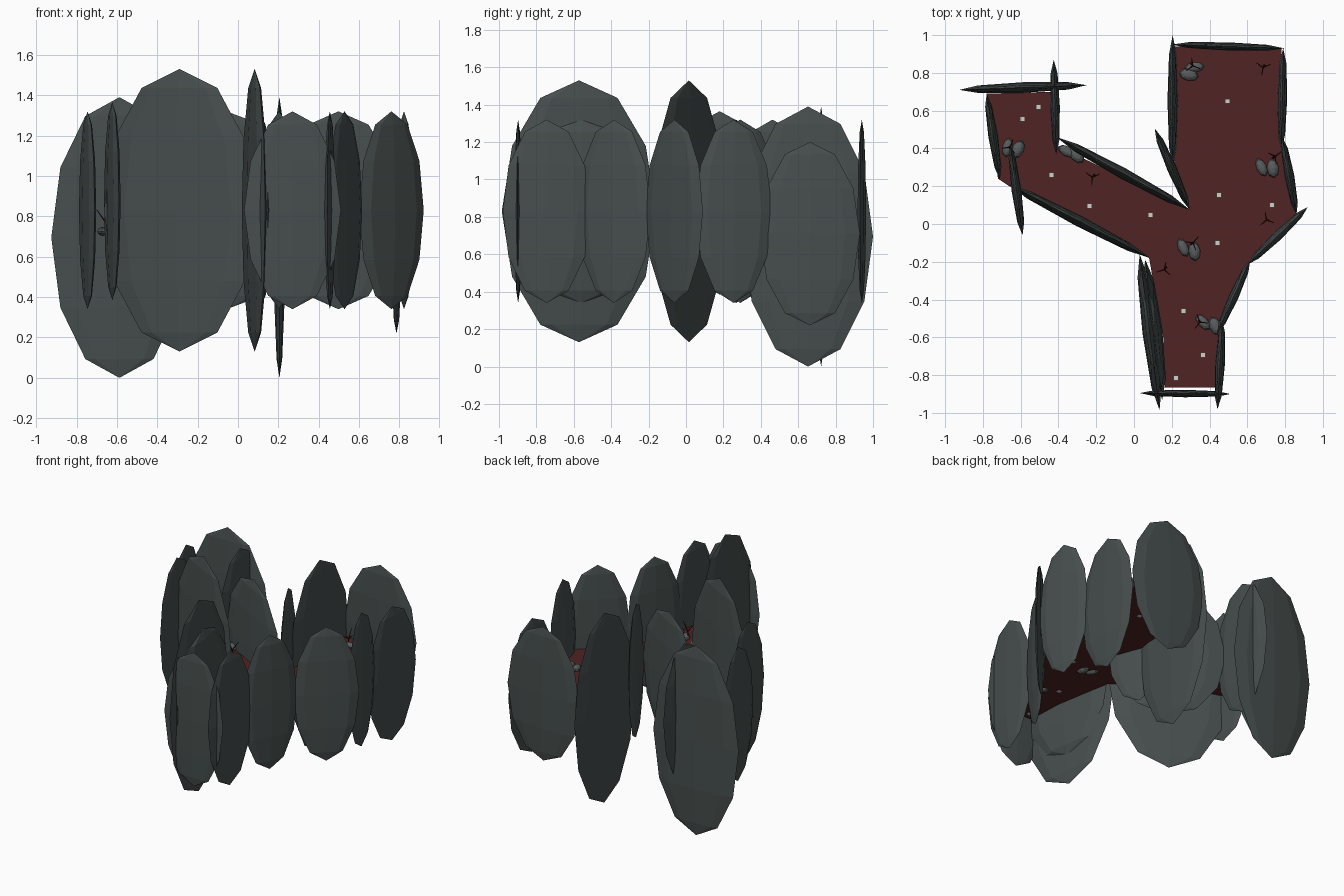
import bpy, bmesh, math, random
from mathutils import Vector, Matrix

if "Cube" in bpy.data.objects:
    bpy.data.objects.remove(bpy.data.objects["Cube"])

random.seed(4)
FLOOR_Z = 0.72


def material(name, rgb):
    m = bpy.data.materials.new(name)
    m.diffuse_color = (*rgb, 1)
    m.use_nodes = True
    m.node_tree.nodes["Principled BSDF"].inputs["Base Color"].default_value = m.diffuse_color
    return m


ROCK = material("dark_slate", (0.062, 0.077, 0.075))
PEBBLE = material("pebble_grey", (0.10, 0.11, 0.11))
FLOOR = material("deep_red", (0.082, 0.017, 0.017))
TWIG = material("dried_red", (0.04, 0.005, 0.005))
BONE = material("pale_chip", (0.65, 0.65, 0.60))


def finish(bm, name, mat):
    me = bpy.data.meshes.new(name)
    bm.to_mesh(me)
    bm.free()
    me.materials.append(mat)
    ob = bpy.data.objects.new(name, me)
    bpy.context.collection.objects.link(ob)
    return ob


def ellipsoid(bm, centre, radii, turn, segs=8, rings=6):
    mat = (Matrix.Translation(centre) @ Matrix.Rotation(turn, 4, 'Z')
           @ Matrix.Diagonal((*radii, 1)))
    bmesh.ops.create_uvsphere(bm, u_segments=segs, v_segments=rings, radius=1, matrix=mat)


def wall(name, x0, y0, x1, y1, zc=0.83, h=0.49, t=0.026):
    """Flattened standing boulder running from one plan point to another."""
    bm = bmesh.new()
    d = Vector((x1 - x0, y1 - y0))
    ellipsoid(bm, ((x0 + x1) / 2, (y0 + y1) / 2, zc), (d.length / 2, t, h),
              math.atan2(d.y, d.x))
    finish(bm, name, ROCK)


# Standing rock slabs around the small chamber
wall("chamber_back_rock", -0.925, 0.71, -0.25, 0.735, 0.695, 0.695, 0.028)
wall("chamber_right_rock", -0.425, 0.87, -0.412, 0.37)
wall("chamber_left_rock", -0.78, 0.69, -0.71, 0.235)
wall("chamber_front_rock", -0.655, 0.42, -0.59, -0.06, 0.875)
# Passage
wall("passage_front_rock", -0.665, 0.21, 0.085, -0.18, 0.83, 0.70, 0.03)
wall("passage_back_rock", -0.41, 0.46, 0.295, 0.075, t=0.03)
wall("junction_rock", 0.11, 0.505, 0.295, 0.075)
# Large chamber
wall("hall_left_rock", 0.205, 1.0, 0.205, 0.305, 0.695, 0.695, 0.028)
wall("hall_back_rock", 0.2, 0.95, 0.795, 0.93, t=0.022)
wall("hall_right_rock", 0.79, 0.93, 0.78, 0.395, 0.71)
wall("hall_corner_rock", 0.785, 0.46, 0.86, 0.05)
wall("bend_right_rock", 0.60, -0.215, 0.92, 0.09)
# Front room
wall("neck_right_rock", 0.44, -0.58, 0.615, -0.19)
wall("room_right_rock", 0.442, -0.98, 0.468, -0.51)
wall("room_front_rock", 0.03, -0.895, 0.51, -0.90, t=0.02)
wall("room_left_rock", 0.03, -0.16, 0.135, -0.985, 0.83, 0.70, 0.038)
wall("room_inner_rock", 0.06, -0.19, 0.15, -0.93, 0.83, 0.49, 0.045)

# Flat floor following the walls
outline = [(-0.78, 0.69), (-0.43, 0.70), (-0.42, 0.42), (0.29, 0.08), (0.21, 0.34),
           (0.21, 0.94), (0.78, 0.93), (0.78, 0.42), (0.86, 0.06), (0.61, -0.20),
           (0.46, -0.55), (0.43, -0.865), (0.165, -0.865), (0.155, -0.60),
           (0.08, -0.18), (-0.66, 0.20), (-0.72, 0.24)]
bm = bmesh.new()
face = bm.faces.new([bm.verts.new((x, y, FLOOR_Z)) for x, y in outline])
face.normal_update()
if face.normal.z < 0:
    face.normal_flip()
bmesh.ops.triangulate(bm, faces=[face])
finish(bm, "floor", FLOOR)

# Pairs of loose pebbles, lying beside each other
pairs = [(0.32, 0.83, 0.29, 0.79, 0.1), (0.675, 0.30, 0.735, 0.295, 2.0),
         (0.26, -0.125, 0.32, -0.145, 2.0), (0.365, -0.52, 0.43, -0.54, 2.3),
         (-0.355, 0.385, -0.305, 0.365, -0.5), (-0.67, 0.405, -0.615, 0.395, 1.4)]
bm = bmesh.new()
for x0, y0, x1, y1, turn in pairs:
    ellipsoid(bm, (x0, y0, FLOOR_Z + 0.005), (0.052, 0.027, 0.022), turn)
    ellipsoid(bm, (x1, y1, FLOOR_Z + 0.005), (0.052, 0.032, 0.026), turn - 0.3)
finish(bm, "pebbles", PEBBLE)

# Small pale chips
chips = [(-0.59, 0.555), (-0.505, 0.62), (-0.437, 0.26), (-0.235, 0.095), (0.087, 0.047),
         (0.45, 0.153), (0.495, 0.65), (0.73, 0.10), (0.443, -0.10), (0.263, -0.46),
         (0.365, -0.693), (0.222, -0.815)]
bm = bmesh.new()
for x, y in chips:
    bmesh.ops.create_cube(bm, size=0.026, matrix=Matrix.Translation((x, y, FLOOR_Z + 0.008)))
finish(bm, "chips", BONE)


# Dry branching twigs
def stick(bm, a, b, r):
    d = b - a
    mat = Matrix.Translation((a + b) / 2) @ d.to_track_quat('Z', 'Y').to_matrix().to_4x4()
    bmesh.ops.create_cone(bm, cap_ends=True, segments=5, radius1=r, radius2=r * 0.5,
                          depth=d.length, matrix=mat)


twigs = [(0.69, 0.84), (-0.21, 0.26), (0.735, 0.35), (0.71, 0.02), (0.17, -0.23),
         (0.30, -0.11), (0.34, -0.51), (-0.66, 0.40), (0.30, 0.85)]
bm = bmesh.new()
for x, y in twigs:
    base = Vector((x, y, FLOOR_Z))
    fork = base + Vector((random.uniform(-.015, .015), random.uniform(-.015, .015), 0.05))
    stick(bm, base, fork, 0.006)
    start = random.uniform(0, 6.28)
    for k in range(3):
        a = start + k * 2.1
        tip = fork + Vector((0.042 * math.cos(a), 0.042 * math.sin(a), 0.02 + 0.02 * k))
        stick(bm, fork, tip, 0.004)
finish(bm, "twigs", TWIG)
